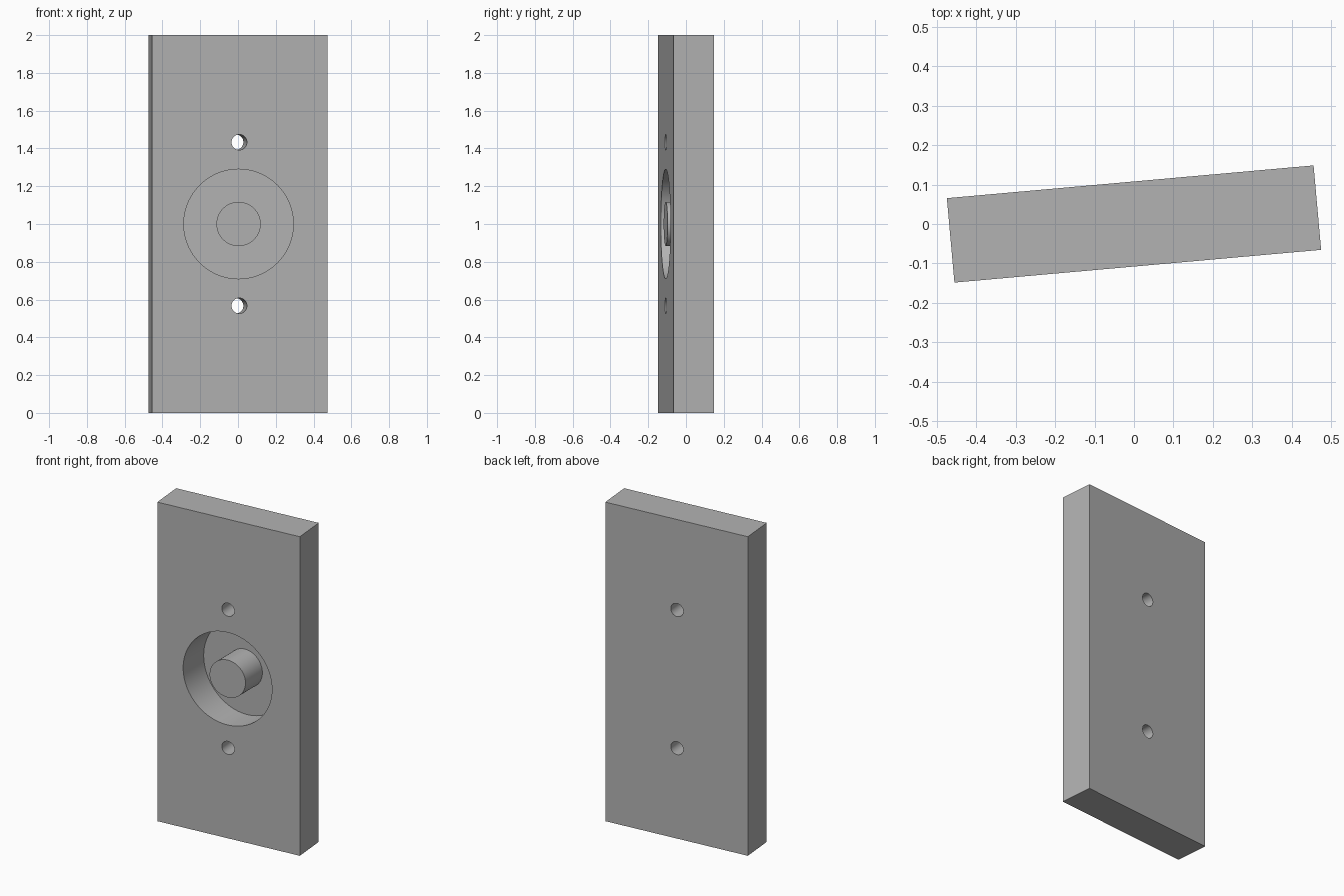
import bpy, bmesh, math
from mathutils import Matrix, Vector

cube = bpy.data.objects.get("Cube")
if cube:
    bpy.data.objects.remove(cube, do_unlink=True)

TILT = Matrix.Rotation(math.radians(5.1), 4, 'Z')
WIDTH, THICK, HEIGHT = 0.934, 0.215, 2.0

grey = bpy.data.materials.new("plain grey")
grey.use_nodes = True
colour = (0.45, 0.45, 0.45, 1)
grey.diffuse_color = colour
grey.node_tree.nodes["Principled BSDF"].inputs["Base Color"].default_value = colour


def add_object(name, bm):
    bmesh.ops.recalc_face_normals(bm, faces=bm.faces)
    mesh = bpy.data.meshes.new(name)
    bm.to_mesh(mesh)
    bm.free()
    mesh.materials.append(grey)
    obj = bpy.data.objects.new(name, mesh)
    bpy.context.collection.objects.link(obj)
    return obj


def hole_cutter(name, z):
    """Round bar running square through the tilted plate."""
    bm = bmesh.new()
    place = TILT @ Matrix.Translation((-0.003, 0, z)) @ Matrix.Rotation(math.pi / 2, 4, 'X')
    bmesh.ops.create_cone(bm, cap_ends=True, segments=48, radius1=0.041,
                          radius2=0.041, depth=0.6, matrix=place)
    return add_object(name, bm)


def ring_cutter(name, inner, outer, front, back):
    """Ring along y that leaves the central boss standing."""
    bm = bmesh.new()
    corners = [(inner, front), (outer, front), (outer, back), (inner, back)]
    verts = [bm.verts.new((0.003 + r, y, 1)) for r, y in corners]
    edges = [bm.edges.new((verts[i], verts[(i + 1) % 4])) for i in range(4)]
    bmesh.ops.spin(bm, geom=verts + edges, cent=(0.003, 0, 1), axis=Vector((0, 1, 0)),
                   angle=math.tau, steps=96, use_merge=True)
    bmesh.ops.remove_doubles(bm, verts=bm.verts, dist=0.0001)
    return add_object(name, bm)


# Tilted plate
bm = bmesh.new()
bmesh.ops.create_cube(bm, size=1, matrix=TILT @ Matrix.Translation((0, 0, HEIGHT / 2))
                      @ Matrix.Diagonal((WIDTH, THICK, HEIGHT, 1)))
plate = add_object("plate", bm)
bpy.context.view_layer.objects.active = plate

# Round recess with boss, and the two screw holes
cutters = [ring_cutter("recess_cutter", 0.117, 0.29, -0.4, 0.07),
           hole_cutter("lower_hole_cutter", 0.567),
           hole_cutter("upper_hole_cutter", 1.433)]
for cutter in cutters:
    cutter.hide_render = True
    cut = plate.modifiers.new(cutter.name, 'BOOLEAN')
    cut.operation = 'DIFFERENCE'
    cut.solver = 'EXACT'
    cut.object = cutter
    bpy.ops.object.modifier_apply(modifier=cut.name)
    bpy.data.objects.remove(cutter, do_unlink=True)

# Smooth round walls, sharp rims
bpy.ops.object.select_all(action='DESELECT')
plate.select_set(True)
bpy.ops.object.shade_smooth_by_angle(angle=math.radians(30))
